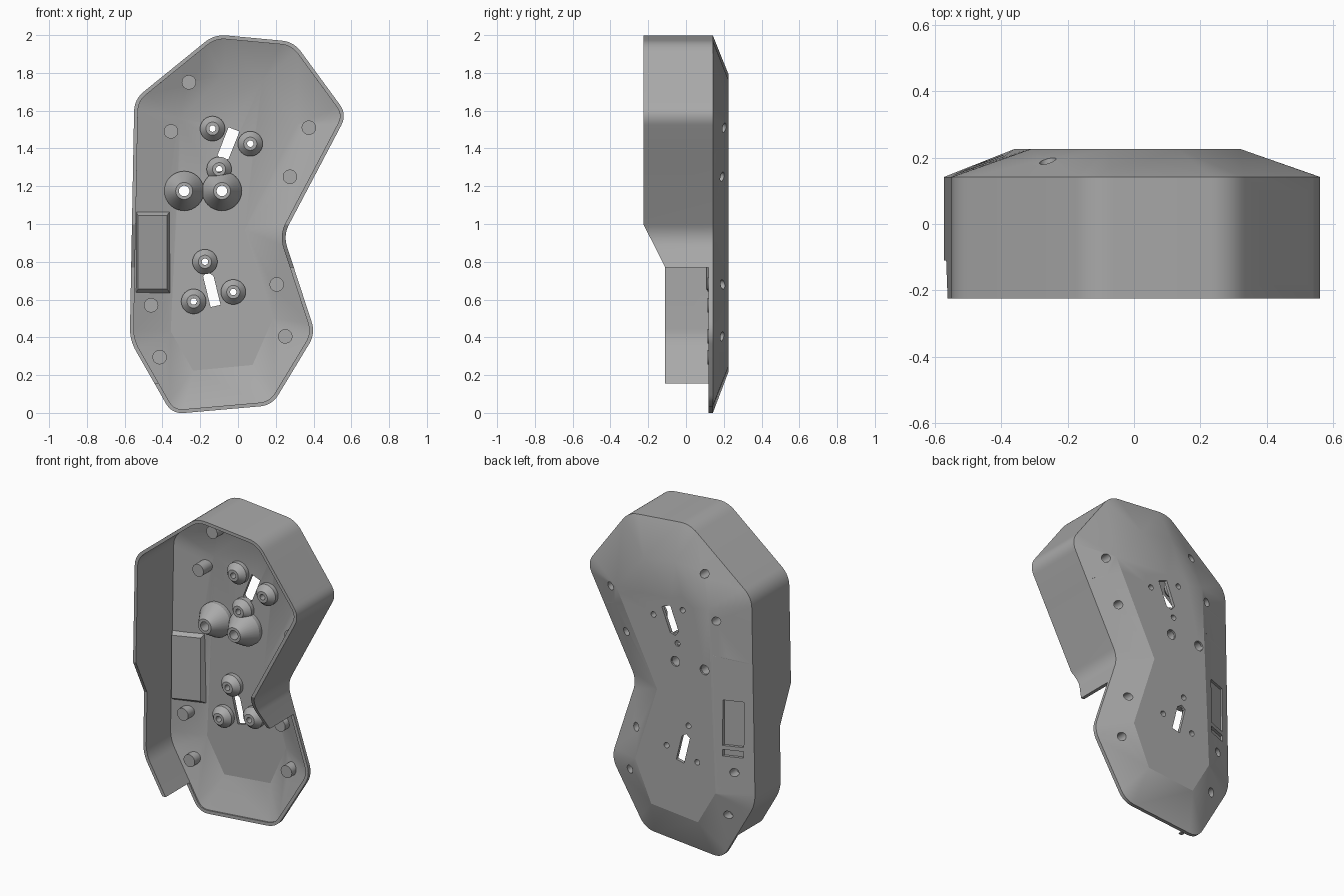
import bpy, bmesh, math
from mathutils import Vector, Matrix

if "Cube" in bpy.data.objects:
    bpy.data.objects.remove(bpy.data.objects["Cube"])

grey = bpy.data.materials.new("plain grey")
grey.use_nodes = True
grey.diffuse_color = (0.4, 0.4, 0.4, 1)
grey.node_tree.nodes["Principled BSDF"].inputs["Base Color"].default_value = (0.4, 0.4, 0.4, 1)


def make(name, bm):
    mesh = bpy.data.meshes.new(name)
    bm.to_mesh(mesh)
    bm.free()
    mesh.materials.append(grey)
    ob = bpy.data.objects.new(name, mesh)
    bpy.context.collection.objects.link(ob)
    return ob


def apply(ob, mod):
    bpy.context.view_layer.objects.active = ob
    bpy.ops.object.modifier_apply(modifier=mod.name)


def smooth(ob, angle=20):
    bpy.ops.object.select_all(action="DESELECT")
    ob.select_set(True)
    bpy.context.view_layer.objects.active = ob
    bpy.ops.object.shade_smooth_by_angle(angle=math.radians(angle))


def prism(points, depth):
    """Closed prism: polygon of 3D points swept along depth."""
    bm = bmesh.new()
    face = bm.faces.new([bm.verts.new(p) for p in points])
    new = bmesh.ops.extrude_face_region(bm, geom=[face])["geom"]
    bmesh.ops.translate(bm, vec=depth, verts=[v for v in new if isinstance(v, bmesh.types.BMVert)])
    bmesh.ops.recalc_face_normals(bm, faces=bm.faces)
    return bm


def cut(target, bm):
    cutter = make("cutter", bm)
    cutter.hide_render = True
    mod = target.modifiers.new("cut", "BOOLEAN")
    mod.operation, mod.solver, mod.object = "DIFFERENCE", "EXACT", cutter
    apply(target, mod)
    bpy.data.objects.remove(cutter)


# Shell: rounded outline, straight wall, sloped rim and flat back
outline = [(-.125, 2.004), (.295, 1.965), (.577, 1.58), (.24, .94), (.41, .42),
           (.18, .04), (-.35, -.006), (-.573, .385), (-.549, 1.66)]
back = [(-.08, 1.79), (.13, 1.76), (.32, 1.53), (.04, .97), (.19, .5),
        (.08, .25), (-.24, .22), (-.36, .43), (-.31, 1.56)]
FRONT, EDGE, BACK, STEPS = -.225, .142, .226, 8


def corner(i, t=.065):
    p = Vector(outline[i])
    a = p + (Vector(outline[i - 1]) - p).normalized() * t
    b = p + (Vector(outline[(i + 1) % len(outline)]) - p).normalized() * t
    return [a * (1 - s) ** 2 + p * 2 * s * (1 - s) + b * s * s for s in (k / STEPS for k in range(STEPS + 1))]


bm = bmesh.new()
arcs = [corner(i) for i in range(len(outline))]
front_ring = [bm.verts.new((p.x, FRONT, p.y)) for arc in arcs for p in arc]
edge_ring = [bm.verts.new((p.x, EDGE, p.y)) for arc in arcs for p in arc]
back_ring = [bm.verts.new((x, BACK, z)) for x, z in back]
n = len(edge_ring)
for j in range(n):
    k = (j + 1) % n
    bm.faces.new((front_ring[j], front_ring[k], edge_ring[k], edge_ring[j]))
    a, b = back_ring[j // (STEPS + 1)], back_ring[k // (STEPS + 1)]
    bm.faces.new((edge_ring[j], edge_ring[k], b, a) if a != b else (edge_ring[j], edge_ring[k], a))
flat = bm.faces.new(back_ring)
bm.normal_update()
if flat.normal.y < 0:
    bmesh.ops.reverse_faces(bm, faces=bm.faces)
shell = make("shell", bm)


def surface(x, z):
    hit, loc, _, _ = shell.ray_cast(Vector((x, 1, z)), Vector((0, -1, 0)))
    return loc.y if hit and loc.y > EDGE else EDGE


def on_back(x, z):
    return Vector((x, surface(x, z), z))


# Bosses and posts: turned parts whose back ends follow the shell
def lathe(name, x, z, profile, sides=32):
    b = bmesh.new()
    vs = [b.verts.new((r, y, 0)) for r, y in profile]
    es = [b.edges.new((vs[i], vs[(i + 1) % len(vs)])) for i in range(len(vs))]
    bmesh.ops.spin(b, geom=vs + es, cent=(0, 0, 0), axis=(0, 1, 0), angle=math.tau, steps=sides)
    bmesh.ops.remove_doubles(b, verts=b.verts, dist=1e-5)
    bmesh.ops.recalc_face_normals(b, faces=b.faces)
    for v in b.verts:
        v.co.x += x
        v.co.z += z
        if v.co.y > .2:
            v.co.y = surface(v.co.x, v.co.z) - .01
    smooth(make(name, b), 30)


posts = [(-.26, 1.75), (-.355, 1.49), (.375, 1.51), (.275, 1.25),
         (.205, .68), (.25, .405), (-.46, .57), (-.415, .295)]
small = [(-.135, 1.505), (.065, 1.425), (-.1, 1.29), (-.175, .8), (-.235, .59), (-.025, .64)]
large = [(-.285, 1.175), (-.085, 1.175)]
for x, z in posts:
    lathe("screw_post", x, z, [(0, .115), (.038, .115), (.038, .21), (.025, .21), (.025, .126), (0, .126)])
for x, z in small:
    lathe("small_boss", x, z, [(.017, .145), (.035, .145), (.066, .18), (.066, .21), (.017, .21)])
for x, z in large:
    lathe("large_boss", x, z, [(.028, .08), (.045, .08), (.105, .18), (.105, .21), (.028, .21)])

# Seam paths are found on the plain back surface
seams = [
    [(.452, 1.365), (.27, 1.45), (.2, 1.45), (-.06, 1.22)],
    [(-.1, 1.13), (-.15, .87)],
    [(-.2, .87), (-.14, .87), (.04, .68), (.03, .58), (-.22, .52), (-.3, .57), (-.2, .87)],
    [(-.13, 1.58), (.1, 1.49), (.12, 1.4), (-.07, 1.23)],
    [(-.13, 1.58), (-.2, 1.53), (-.15, 1.26)],
    [(-.25, .53), (-.36, .43), (-.55, .43)],
    [(-.32, 1.2), (-.33, 1.28), (-.545, 1.25)],
    [(-.33, 1.28), (-.325, 1.45), (-.54, 1.45)],
]
seam_paths = [[on_back(*p) for p in path] for path in seams]

# Give the shell its thickness
solid = shell.modifiers.new("thickness", "SOLIDIFY")
solid.thickness, solid.offset, solid.use_even_offset = .02, -1, True
apply(shell, solid)

# Trim the front rim and open the lower wall
cut(shell, prism([(-1, y, z) for y, z in [(-.4, 1), (-.226, 1), (-.11, .77), (-.11, -.2), (-.4, -.2)]], (2, 0, 0)))
cut(shell, prism([(x, -.5, z) for x, z in [(-.2, -.2), (1, -.2), (1, .77), (-.2, .77)]], (0, .62, 0)))
cut(shell, prism([(x, -.5, z) for x, z in [(-1, -.2), (0, -.2), (0, .155), (-1, .155)]], (0, .62, 0)))

# Through slots
for slot in ([(-.05, 1.512), (.008, 1.49), (-.05, 1.345), (-.085, 1.335), (-.108, 1.365)],
             [(-.185, .725), (-.16, .745), (-.13, .725), (-.092, .572), (-.145, .56)]):
    cut(shell, prism([(x, .1, z) for x, z in slot], (0, .3, 0)))


# Round holes
def hole(x, z, r):
    ring = [(x + r * math.cos(a), .13, z + r * math.sin(a)) for a in (math.tau * k / 24 for k in range(24))]
    cut(shell, prism(ring, (0, .3, 0)))


for group, r in ((posts, .025), (small, .017), (large, .03)):
    for x, z in group:
        hole(x, z, r)


# Narrow engraved seams
def groove(p, q, normal, width=.007, depth=.016):
    p, q, normal = Vector(p), Vector(q), Vector(normal).normalized()
    along = (q - p).normalized()
    side = along.cross(normal).normalized()
    up = side.cross(along).normalized()
    rot = Matrix((along, side, up)).transposed().to_4x4()
    b = bmesh.new()
    size = Matrix.Diagonal(((q - p).length + width, width, depth, 1))
    bmesh.ops.create_cube(b, size=1, matrix=Matrix.Translation((p + q) / 2) @ rot @ size)
    cut(shell, b)


for path in seam_paths:
    for p, q in zip(path, path[1:]):
        groove(p, q, (0, 1, 0))
groove((.462, -.24, 1.362), (.462, EDGE, 1.362), (.9, 0, -.43))
groove((-.557, -.24, 1.25), (-.557, EDGE, 1.25), (-1, 0, 0))
groove((-.572, -.12, .43), (-.572, EDGE, .43), (-1, 0, 0))

# Three-sided flap slit in the upper wall
a, b = Vector((.39, 0, 1.835)), Vector((.517, 0, 1.662))
lo, hi = Vector((0, -.17, 0)), Vector((0, .088, 0))
for p, q in ((a + lo, b + lo), (b + lo, b + hi), (b + hi, a + hi)):
    groove(p, q, (.82, 0, .58), .008, .06)

# Recessed compartment: openings in the slope, raised tray behind them
for z0, z1 in ((.73, 1.01), (.665, .705)):
    cut(shell, prism([(x, .05, z) for x, z in [(-.51, z0), (-.395, z0), (-.395, z1), (-.51, z1)]], (0, .3, 0)))
bm = bmesh.new()
base = [bm.verts.new(p) for p in ((-.54, .135, .635), (-.36, .2, .635), (-.36, .2, 1.07), (-.54, .135, 1.07))]
top = [bm.verts.new(p) for p in ((-.53, .108, .655), (-.375, .168, .655), (-.375, .168, 1.045), (-.53, .108, 1.045))]
bm.faces.new(base)
bm.faces.new(top)
for i in range(4):
    j = (i + 1) % 4
    bm.faces.new((base[i], base[j], top[j], top[i]))
bmesh.ops.recalc_face_normals(bm, faces=bm.faces)
make("compartment_tray", bm)

# Bars inside the compartment, lying along the slope
for x0, x1, z0, z1 in ((-.505, -.46, .75, .86), (-.505, -.46, .88, 1), (-.44, -.4, .8, .99), (-.51, -.395, .765, .78)):
    section = [(x, .283 + .27 * x + dy, z0) for x, dy in ((x0, 0), (x1, 0), (x1, .05), (x0, .05))]
    section = [(x, min(y, .304 + .35 * x), z) for x, y, z in section]
    make("compartment_bar", prism(section, (0, 0, z1 - z0)))

smooth(shell)
